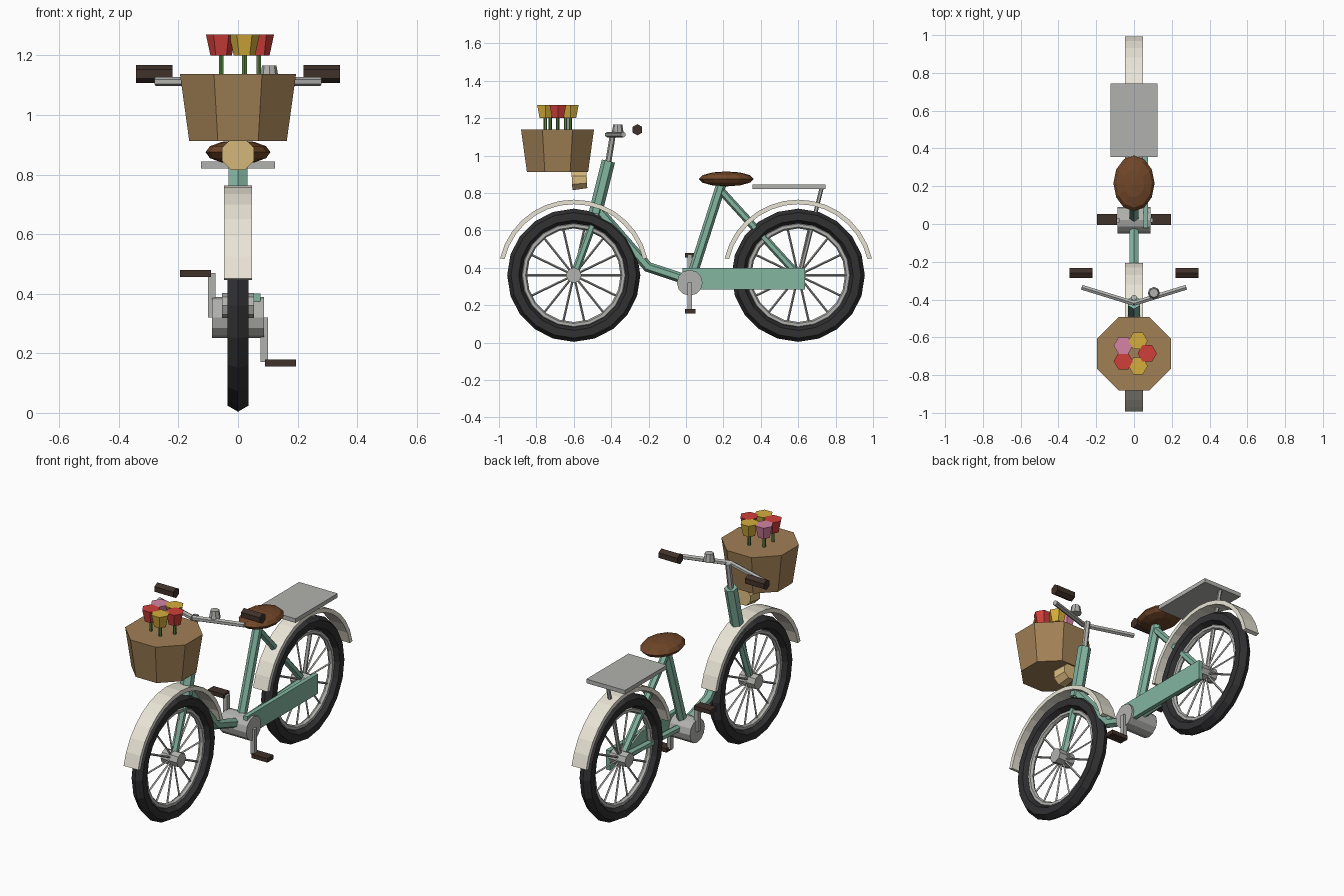
import bpy, bmesh, math
from mathutils import Vector, Matrix

if "Cube" in bpy.data.objects:
    bpy.data.objects.remove(bpy.data.objects["Cube"])


def paint(name, r, g, b):
    m = bpy.data.materials.new(name)
    m.diffuse_color = tuple((c / 255) ** 2.2 for c in (r, g, b)) + (1,)
    m.use_nodes = True
    m.node_tree.nodes["Principled BSDF"].inputs["Base Color"].default_value = m.diffuse_color
    return m


TEAL = paint("teal", 130, 180, 160)
CREAM = paint("cream", 232, 227, 212)
BLACK = paint("rubber", 52, 52, 54)
METAL = paint("metal", 176, 177, 173)
DARK = paint("dark_brown", 66, 52, 46)
LEATHER = paint("leather", 112, 72, 45)
WICKER = paint("wicker", 160, 127, 86)
LAMP = paint("lamp", 216, 184, 124)
GREEN = paint("stem_green", 88, 130, 68)
RED = paint("red", 205, 65, 60)
YELLOW = paint("yellow", 212, 172, 62)
PINK = paint("pink", 212, 130, 162)


def finish(name, bm, mat):
    bmesh.ops.recalc_face_normals(bm, faces=bm.faces)
    me = bpy.data.meshes.new(name)
    bm.to_mesh(me)
    bm.free()
    me.materials.append(mat)
    ob = bpy.data.objects.new(name, me)
    bpy.context.collection.objects.link(ob)
    return ob


def add_rod(bm, a, b, r1, r2=None, sides=6, spin=0.0):
    a, b = Vector(a), Vector(b)
    d = b - a
    mat = (Matrix.Translation((a + b) / 2) @ d.to_track_quat('Z', 'Y').to_matrix().to_4x4()
           @ Matrix.Rotation(spin, 4, 'Z'))
    bmesh.ops.create_cone(bm, cap_ends=True, segments=sides, radius1=r1,
                          radius2=r1 if r2 is None else r2, depth=d.length, matrix=mat)


def rod(name, a, b, r1, mat, r2=None, sides=6, spin=0.0):
    bm = bmesh.new()
    add_rod(bm, a, b, r1, r2, sides, spin)
    return finish(name, bm, mat)


def box(name, lo, hi, mat):
    lo, hi = Vector(lo), Vector(hi)
    bm = bmesh.new()
    bmesh.ops.create_cube(bm, size=1, matrix=Matrix.Translation((lo + hi) / 2)
                          @ Matrix.Diagonal((*(hi - lo), 1)))
    return finish(name, bm, mat)


def torus(name, centre, major, minor, mat, n, m):
    bpy.ops.mesh.primitive_torus_add(major_segments=n, minor_segments=m, major_radius=major,
                                     minor_radius=minor, location=centre,
                                     rotation=(0, math.pi / 2, 0))
    ob = bpy.context.object
    ob.name = name
    ob.data.materials.append(mat)


def fender(name, y, z, r_in, r_out, half, n=14):
    # rectangular section swept over the wheel
    bm = bmesh.new()
    rings = []
    for i in range(n + 1):
        t = math.radians(13 + 154 * i / n)
        rings.append([bm.verts.new((x, y + r * math.cos(t), z + r * math.sin(t)))
                      for x, r in ((-half, r_in), (half, r_in), (half, r_out), (-half, r_out))])
    for a, b in zip(rings, rings[1:]):
        for k in range(4):
            bm.faces.new((a[k], a[(k + 1) % 4], b[(k + 1) % 4], b[k]))
    bm.faces.new(rings[0])
    bm.faces.new(rings[-1])
    finish(name, bm, CREAM)


# wheels and fenders
AXLE = 0.36
for side, y in (("front", -0.6), ("rear", 0.6)):
    torus(side + "_tire", (0, y, AXLE), 0.315, 0.041, BLACK, 20, 6)
    torus(side + "_rim", (0, y, AXLE), 0.266, 0.016, METAL, 20, 6)
    rod(side + "_hub", (-0.053, y, AXLE), (0.053, y, AXLE), 0.042, METAL, sides=8)
    bm = bmesh.new()
    for i in range(14):
        t = math.tau * i / 14
        add_rod(bm, (0, y, AXLE),
                (0, y + 0.262 * math.cos(t), AXLE + 0.262 * math.sin(t)), 0.006, sides=4)
    finish(side + "_spokes", bm, METAL)
    fender(side + "_fender", y, AXLE, 0.38, 0.404, 0.047)

# frame
frame = {
    "head_tube": ((0, -0.485, 0.69), (0, -0.415, 0.97), 0.036),
    "fork": ((0, -0.475, 0.70), (0, -0.595, 0.37), 0.021),
    "down_tube": ((0, -0.47, 0.71), (0, -0.20, 0.40), 0.027),
    "step_tube": ((0, -0.215, 0.408), (0, 0.02, 0.33), 0.027),
    "seat_tube": ((0, 0.02, 0.32), (0, 0.19, 0.85), 0.027),
    "seat_stay": ((0, 0.18, 0.82), (0, 0.60, 0.36), 0.021),
    "chain_stay": ((0, 0.02, 0.33), (0, 0.60, 0.36), 0.021),
}
for name, (a, b, r) in frame.items():
    rod(name, a, b, r, TEAL)
box("chain_guard", (0.05, -0.02, 0.285), (0.075, 0.635, 0.4), TEAL)

# cranks and pedals
rod("crank_drum", (-0.088, 0.02, 0.32), (0.088, 0.02, 0.32), 0.069, METAL, sides=12)
for side, s in (("right", 1), ("left", -1)):
    x0, x1 = sorted((s * 0.076, s * 0.101))
    z0, z1 = sorted((0.32, 0.32 - s * 0.15))
    box(side + "_crank_arm", (x0, 0.007, z0), (x1, 0.033, z1), METAL)
    x0, x1 = sorted((s * 0.09, s * 0.195))
    zp = 0.318 - s * 0.15
    box(side + "_pedal", (x0, -0.005, zp - 0.012), (x1, 0.052, zp + 0.012), DARK)

# saddle
bm = bmesh.new()
bmesh.ops.create_uvsphere(bm, u_segments=12, v_segments=6, radius=1,
                          matrix=Matrix.Translation((0, 0.215, 0.875))
                          @ Matrix.Diagonal((0.109, 0.147, 0.04, 1)))
finish("seat", bm, LEATHER)

# rear rack
box("rack", (-0.125, 0.355, 0.82), (0.125, 0.745, 0.844), METAL)
rod("rack_strut", (0, 0.725, 0.825), (0, 0.61, 0.37), 0.011, METAL)

# steering
rod("stem", (0, -0.418, 0.95), (0, -0.39, 1.12), 0.016, METAL)
for side, s in (("right", 1), ("left", -1)):
    rod(side + "_handlebar", (0, -0.42, 1.112), (s * 0.277, -0.335, 1.112), 0.015, METAL)
    rod(side + "_grip", (s * 0.22, -0.26, 1.138), (s * 0.342, -0.26, 1.138), 0.03, DARK)
rod("bell", (0.105, -0.365, 1.12), (0.105, -0.365, 1.166), 0.032, METAL, r2=0.024, sides=8)

# basket and lamp
rod("basket", (0, -0.687, 0.912), (0, -0.687, 1.138), 0.177, WICKER, r2=0.211, sides=8,
    spin=math.pi / 8)
rod("lamp", (0, -0.53, 0.872), (0, -0.61, 0.868), 0.05, LAMP, r2=0.058, sides=8,
    spin=math.pi / 8)

# flowers
for i, col in enumerate((RED, YELLOW, PINK, RED, YELLOW)):
    t = math.tau * i / 5
    x, y = 0.07 * math.cos(t), -0.685 + 0.07 * math.sin(t)
    rod(f"flower_stem_{i}", (x, y, 1.12), (x, y, 1.21), 0.009, GREEN)
    rod(f"flower_{i}", (x, y, 1.2), (x, y, 1.27), 0.036, col, r2=0.051, spin=math.pi / 6)
